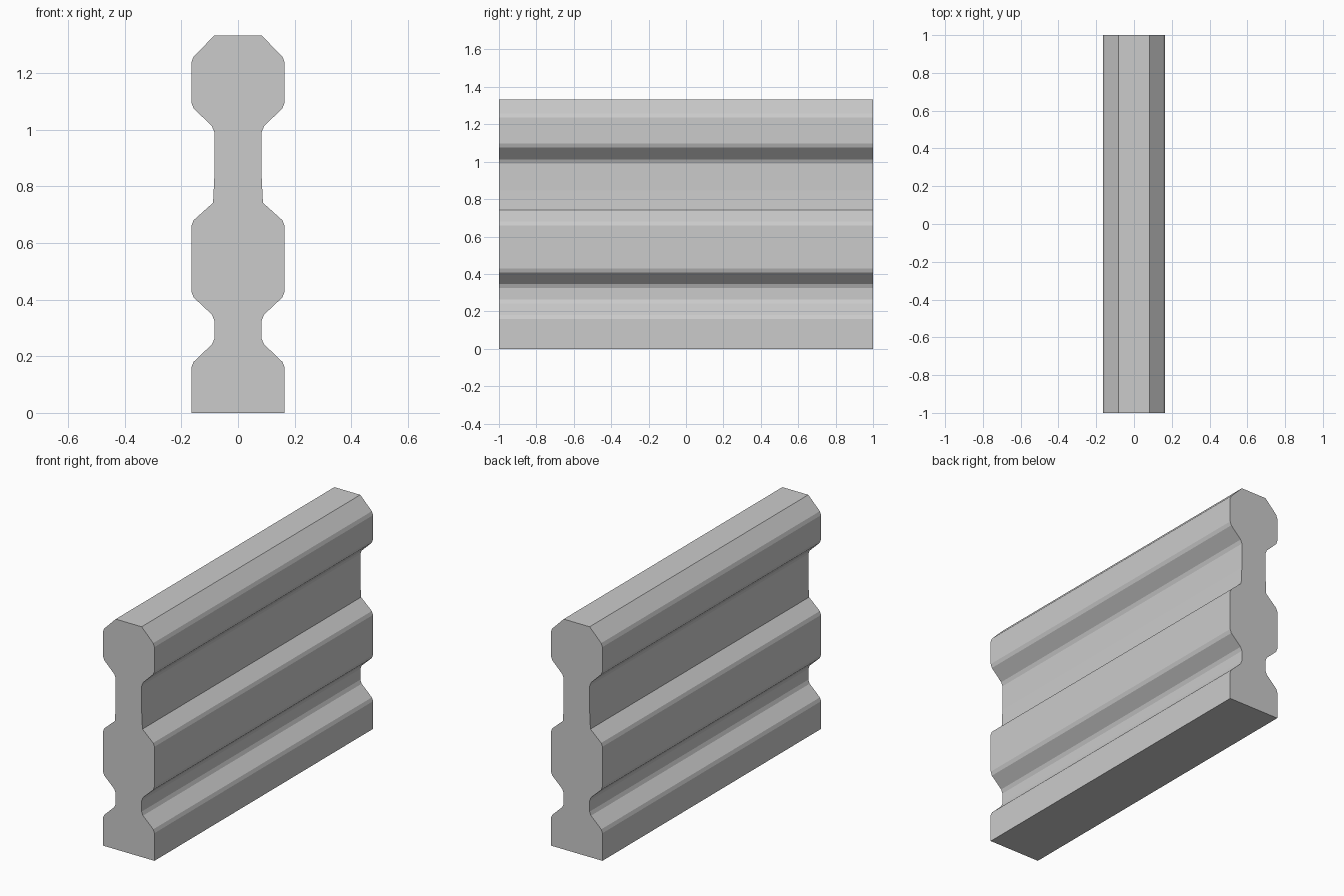
import bpy
import bmesh

if "Cube" in bpy.data.objects:
    bpy.data.objects.remove(bpy.data.objects["Cube"])

# Right half of the cross-section (x, z), from the foot to the top
half = [
    (0.165, 0.0), (0.165, 0.16), (0.157, 0.18),        # foot block
    (0.092, 0.242), (0.083, 0.263),                    # lower groove
    (0.083, 0.325), (0.092, 0.347),
    (0.157, 0.408), (0.165, 0.43),                     # middle rail
    (0.165, 0.66), (0.157, 0.68),
    (0.088, 0.742), (0.083, 0.845),                    # upper groove
    (0.083, 0.99), (0.092, 1.012),
    (0.157, 1.076), (0.165, 1.097),                    # top rail
    (0.165, 1.237), (0.157, 1.258), (0.083, 1.333),
]
outline = half + [(-x, z) for x, z in reversed(half)]

# Extrude the mirrored profile along y
bm = bmesh.new()
face = bm.faces.new([bm.verts.new((x, -1, z)) for x, z in outline])
result = bmesh.ops.extrude_face_region(bm, geom=[face], use_keep_orig=True)
moved = [v for v in result["geom"] if isinstance(v, bmesh.types.BMVert)]
bmesh.ops.translate(bm, verts=moved, vec=(0, 2, 0))
bmesh.ops.recalc_face_normals(bm, faces=bm.faces)

mesh = bpy.data.meshes.new("barrier_wall")
bm.to_mesh(mesh)
bm.free()
wall = bpy.data.objects.new("barrier_wall", mesh)
bpy.context.collection.objects.link(wall)
